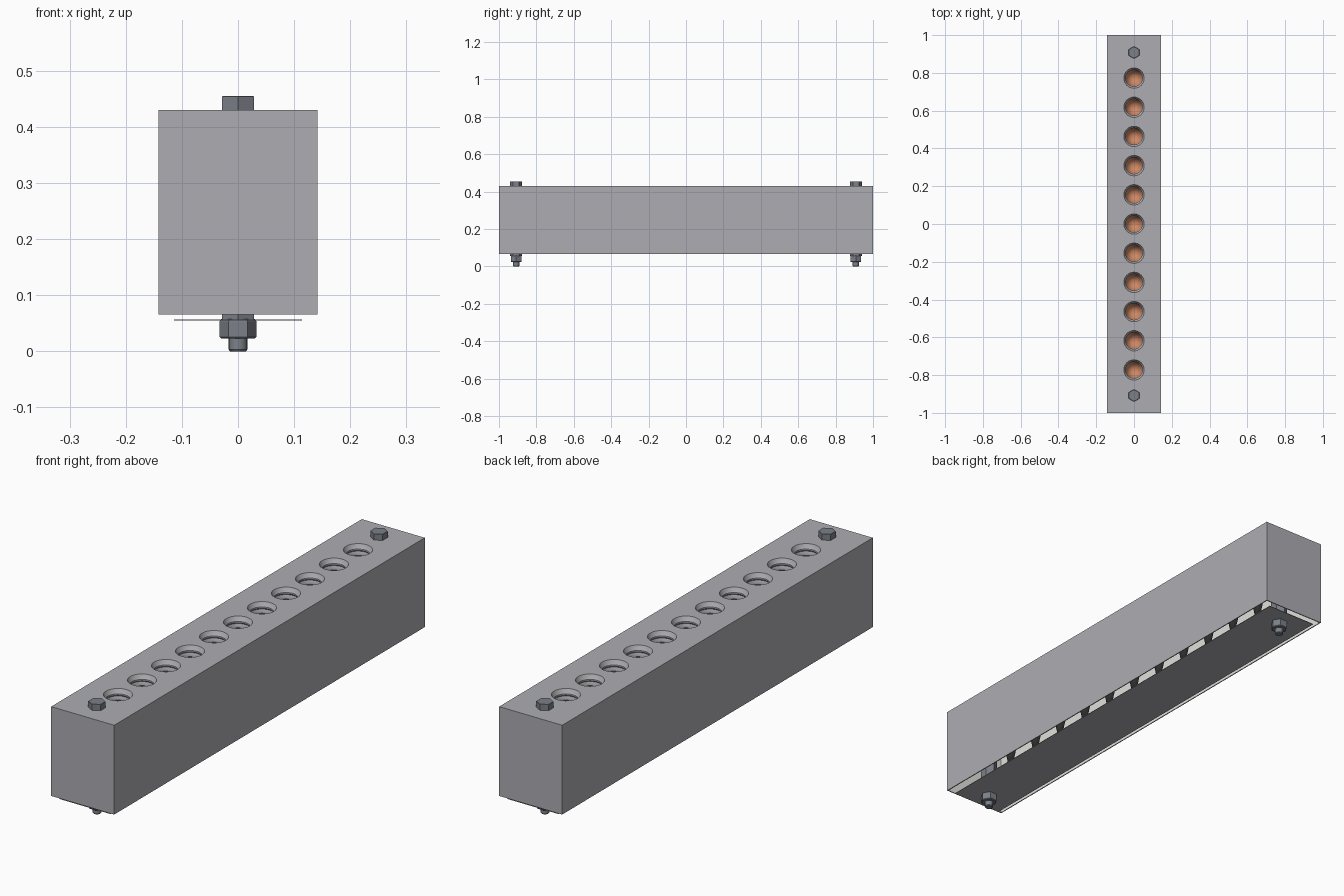
import bpy
import bmesh
from math import cos, sin, pi, radians

if "Cube" in bpy.data.objects:
    bpy.data.objects.remove(bpy.data.objects["Cube"], do_unlink=True)


def material(name, rgb):
    m = bpy.data.materials.new(name)
    m.use_nodes = True
    m.diffuse_color = (*rgb, 1)
    m.node_tree.nodes["Principled BSDF"].inputs["Base Color"].default_value = (*rgb, 1)
    return m


GREY = material("light grey metal", (0.42, 0.42, 0.45))
STEEL = material("bolt steel", (0.2, 0.22, 0.25))
DARK = material("dark grey", (0.1, 0.1, 0.105))
COPPER = material("copper", (0.62, 0.25, 0.13))
WHITE = material("off white lining", (0.75, 0.75, 0.71))

TOP, BOTTOM = 0.43, 0.066
HOLE_R, PITCH = 0.054, 0.1545
HOLE_YS = [i * PITCH for i in range(-5, 6)]


def finish(bm, name, mats, smooth=False):
    mesh = bpy.data.meshes.new(name)
    bm.to_mesh(mesh)
    bm.free()
    for m in mats:
        mesh.materials.append(m)
    ob = bpy.data.objects.new(name, mesh)
    bpy.context.collection.objects.link(ob)
    if smooth:
        select(ob)
        bpy.ops.object.shade_smooth_by_angle(angle=radians(35))
    return ob


def select(ob):
    bpy.ops.object.select_all(action="DESELECT")
    ob.select_set(True)
    bpy.context.view_layer.objects.active = ob


def box(name, half_x, half_y, z0, z1, mat):
    bm = bmesh.new()
    bmesh.ops.create_cube(bm, size=1)
    for v in bm.verts:
        v.co = (v.co.x * 2 * half_x, v.co.y * 2 * half_y, z0 if v.co.z < 0 else z1)
    return finish(bm, name, [mat])


def lathe(name, profile, sides, y, mats, bands=None, turn=0.0, smooth=False):
    """Revolve (radius, z) points about a vertical axis; zero radius makes a pole."""
    bm = bmesh.new()
    rings = []
    for r, z in profile:
        n = 1 if r == 0 else sides
        rings.append([bm.verts.new((r * cos(turn + 2 * pi * k / sides),
                                    y + r * sin(turn + 2 * pi * k / sides), z))
                      for k in range(n)])
    for i, (a, b) in enumerate(zip(rings, rings[1:])):
        for k in range(sides):
            j = (k + 1) % sides
            quad = [a[k % len(a)], a[j % len(a)], b[j % len(b)], b[k % len(b)]]
            face = bm.faces.new(list(dict.fromkeys(quad)))
            face.material_index = bands[i] if bands else 0
    return finish(bm, name, mats, smooth)


def cut(target, cutter):
    cutter.hide_render = True
    mod = target.modifiers.new("cut", "BOOLEAN")
    mod.operation, mod.solver, mod.object = "DIFFERENCE", "EXACT", cutter
    select(target)
    bpy.ops.object.modifier_apply(modifier=mod.name)
    bpy.data.objects.remove(cutter, do_unlink=True)


# Housing: thin-walled box, open below, with a row of round holes
WALL = 0.004
housing = box("housing", 0.142, 1.0, BOTTOM, TOP, GREY)
cut(housing, box("cavity_cutter", 0.142 - WALL, 1 - WALL, 0, TOP - WALL, GREY))
for hy in HOLE_YS:
    cut(housing, lathe("hole_cutter", [(0, 0.4), (HOLE_R, 0.4), (HOLE_R, 0.46), (0, 0.46)],
                       32, hy, [GREY]))

# Inner faces of the housing are lined in white
housing.data.materials.clear()
housing.data.materials.append(GREY)
housing.data.materials.append(WHITE)
for p in housing.data.polygons:
    c, n = p.center, p.normal
    inward = c.x * n.x + c.y * n.y < -0.05 and abs(n.z) < 0.5
    ceiling = n.z < -0.5 and c.z > 0.3
    wall = abs(c.x) > 0.13 or abs(c.y) > 0.98
    p.material_index = 1 if ceiling or (inward and wall) else 0

# Ridged sleeve with a copper funnel inside each hole
bore = [(HOLE_R, TOP), (0.049, 0.42)]
for step in range(4):
    z = 0.413 - step * 0.02
    bore += [(0.044, z), (0.044, z - 0.006), (0.048, z - 0.011)]
funnel = [(0.044, 0.335), (0, 0.1)]
outside = [(0.046, 0.33), (HOLE_R, 0.345), (HOLE_R, TOP)]
profile = bore + funnel + [(0, 0.094)] + outside
profile_bands = [0] * len(bore) + [1, 2, 2, 2, 2]
# The pole-to-pole step has no surface, so the two sides are made separately
for hy in HOLE_YS:
    inner = bore + funnel
    lathe("sleeve_and_funnel", inner, 32, hy, [GREY, COPPER],
          profile_bands[:len(inner) - 1], smooth=True)
    lathe("funnel_back", profile[len(inner):], 32, hy, [DARK], smooth=True)

# Base plate
box("base_plate", 0.114, 0.985, 0.055, 0.057, GREY)

# Bolts at both ends: head, hexagonal spacer, nut and stud end
for by in (-0.908, 0.908):
    hex_r = 0.0325
    lathe("bolt_head", [(0, TOP), (hex_r, TOP), (hex_r, 0.454), (0.031, 0.455), (0, 0.455)],
          6, by, [STEEL], turn=pi / 2)
    lathe("bolt_spacer", [(0, 0.057), (hex_r, 0.057), (hex_r, 0.425), (0, 0.425)],
          6, by, [STEEL], turn=pi / 2)
    lathe("nut", [(0, 0.023), (0.030, 0.023), (0.033, 0.026), (0.033, 0.053),
                  (0.030, 0.058), (0, 0.058)], 6, by, [STEEL])
    lathe("stud_end", [(0, 0), (0.014, 0), (0.0165, 0.003), (0.0165, 0.03), (0, 0.03)],
          20, by, [STEEL], smooth=True)

# Consistent outward normals on the closed bolt parts
for ob in bpy.context.collection.objects:
    if ob.name.startswith(("bolt", "nut", "stud")):
        bm = bmesh.new()
        bm.from_mesh(ob.data)
        bmesh.ops.recalc_face_normals(bm, faces=bm.faces)
        bm.to_mesh(ob.data)
        bm.free()
